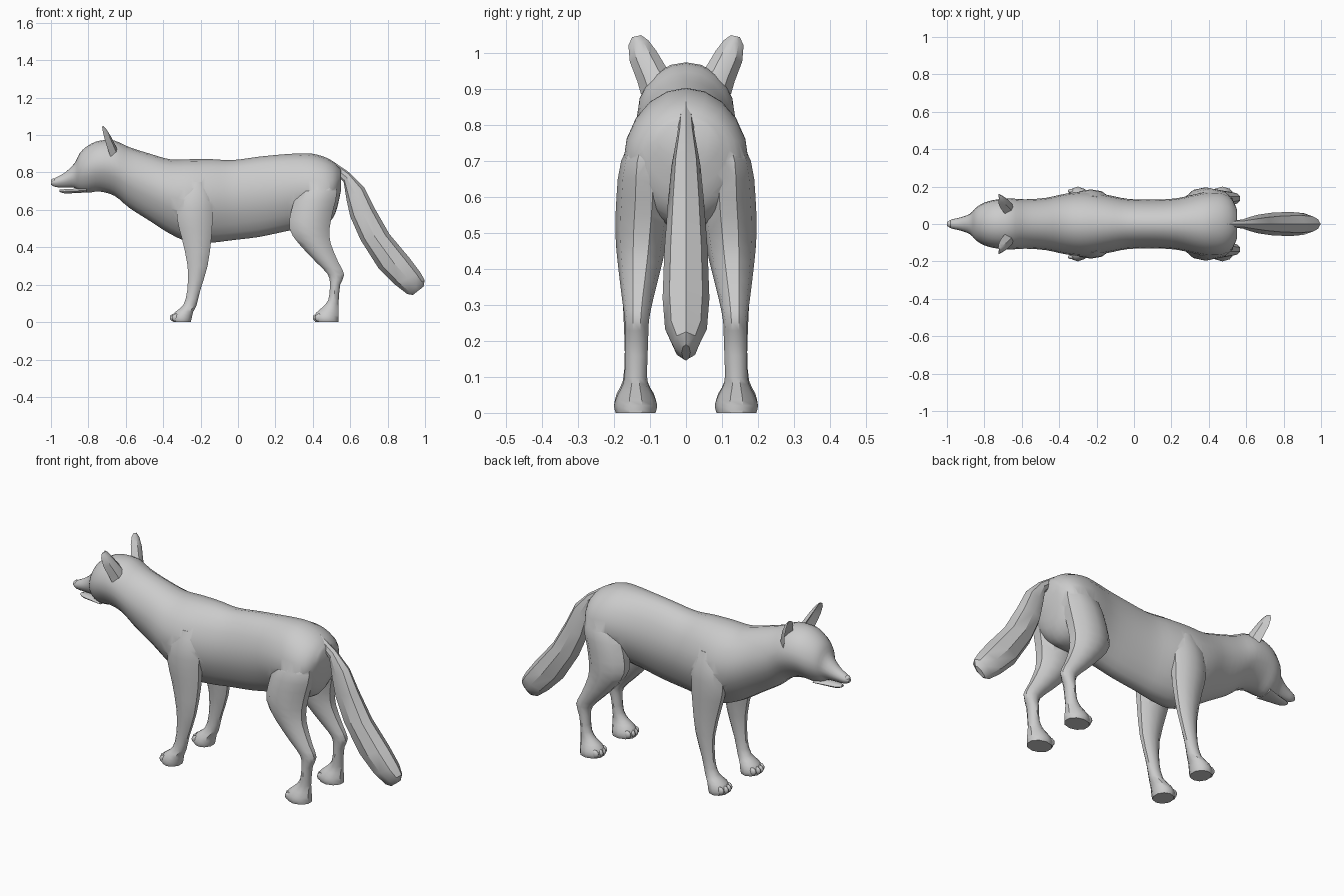
import bpy, bmesh, math

if "Cube" in bpy.data.objects:
    bpy.data.objects.remove(bpy.data.objects["Cube"])

fur = bpy.data.materials.new("grey_fur")
fur.diffuse_color = (0.6, 0.6, 0.6, 1)
fur.use_nodes = True
fur.node_tree.nodes["Principled BSDF"].inputs["Base Color"].default_value = fur.diffuse_color


def finish(name, bm, angle=40):
    bmesh.ops.recalc_face_normals(bm, faces=bm.faces)
    me = bpy.data.meshes.new(name)
    bm.to_mesh(me)
    bm.free()
    me.materials.append(fur)
    ob = bpy.data.objects.new(name, me)
    bpy.context.collection.objects.link(ob)
    shade(ob, angle)
    return ob


def shade(ob, angle):
    bpy.ops.object.select_all(action='DESELECT')
    bpy.context.view_layer.objects.active = ob
    ob.select_set(True)
    bpy.ops.object.shade_smooth_by_angle(angle=math.radians(angle))


def resample(rows, n):
    """Smooth curve through the cross-sections, n steps per span."""
    out = []
    for i in range(len(rows) - 1):
        p0, p1 = rows[max(i - 1, 0)], rows[i]
        p2, p3 = rows[i + 1], rows[min(i + 2, len(rows) - 1)]
        for k in range(n):
            t = k / n
            out.append([b + t * 0.5 * (c - a + t * (2*a - 5*b + 4*c - d + t * (3*(b - c) + d - a)))
                        for a, b, c, d in zip(p0, p1, p2, p3)])
    return out + [list(rows[-1])]


def skin(name, rings, angle=40):
    bm = bmesh.new()
    vs = [[bm.verts.new(p) for p in r] for r in rings]
    n = len(vs[0])
    for a, b in zip(vs, vs[1:]):
        for i in range(n):
            j = (i + 1) % n
            bm.faces.new((a[i], a[j], b[j], b[i]))
    bm.faces.new(vs[0])
    bm.faces.new(vs[-1][::-1])
    return finish(name, bm, angle)


def loft(name, rows, sides, steps=1, keel=0.0, angle=40):
    """Rows hold two opposite edge points (x, z), half width and y centre."""
    rings = []
    for ux, uz, lx, lz, w, yc in resample(rows, steps):
        ring = []
        for k in range(sides):
            a = math.tau * k / sides
            s, c = math.sin(a), math.cos(a)
            ring.append(((ux + lx) / 2 + (ux - lx) / 2 * s,
                         yc + w * c * (1 + keel * min(s, 0)),
                         (uz + lz) / 2 + (uz - lz) / 2 * s))
        rings.append(ring)
    return skin(name, rings, angle)


# Head, neck and torso: x, top, bottom, half width
torso = [
    (-1.0, .755, .735, .010), (-.975, .772, .722, .024), (-.925, .800, .720, .036),
    (-.875, .848, .718, .056), (-.845, .905, .700, .088), (-.80, .945, .692, .114),
    (-.74, .970, .698, .130), (-.66, .970, .675, .136), (-.58, .935, .610, .132),
    (-.47, .900, .540, .140), (-.36, .870, .470, .163), (-.25, .871, .425, .172),
    (-.14, .871, .425, .155), (-.03, .866, .438, .134), (.11, .884, .455, .130),
    (.23, .896, .480, .138), (.33, .902, .500, .160), (.40, .900, .505, .172),
    (.47, .880, .520, .170), (.52, .850, .580, .140), (.55, .815, .700, .080)]
body = loft("body", [(x, t, x, b, w, 0) for x, t, b, w in torso], 20, 3, keel=0.2)

# Legs: height, front x, back x, inner y, outer y
fore = [
    (.75, -.27, -.18, .11, .150), (.66, -.325, -.135, .08, .181), (.55, -.33, -.132, .08, .185),
    (.45, -.305, -.138, .085, .180), (.30, -.272, -.160, .105, .175), (.17, -.273, -.200, .113, .170),
    (.09, -.295, -.220, .108, .175), (.055, -.338, -.237, .09, .192), (.02, -.355, -.245, .08, .200),
    (0, -.350, -.250, .085, .195)]
hind = [
    (.80, .40, .500, .06, .130), (.70, .32, .535, .05, .180), (.60, .28, .515, .04, .193),
    (.50, .27, .495, .05, .196), (.42, .32, .500, .065, .190), (.32, .415, .540, .09, .178),
    (.255, .478, .570, .103, .170), (.20, .490, .548, .105, .170), (.12, .482, .540, .108, .170),
    (.08, .450, .540, .105, .175), (.05, .415, .540, .09, .190), (.02, .405, .540, .08, .200),
    (0, .410, .540, .085, .195)]
for rows in (fore, hind):
    for side in (-1, 1):
        leg = loft("leg", [(f, z, b, z, (o - i) / 2, side * (o + i) / 2)
                           for z, f, b, i, o in rows], 10, 2)
        # Blend the leg into the body
        mod = body.modifiers.new("join_leg", 'BOOLEAN')
        mod.operation, mod.solver, mod.object = 'UNION', 'EXACT', leg
        bpy.context.view_layer.objects.active = body
        bpy.ops.object.modifier_apply(modifier=mod.name)
        bpy.data.objects.remove(leg)
shade(body, 40)
body.name = "body_and_legs"

# Lower jaw below the mouth slit
jaw = [(-.955, .708, .697, .012), (-.93, .711, .688, .024), (-.87, .714, .689, .038),
       (-.81, .716, .693, .055)]
loft("lower_jaw", [(x, t, x, b, w, 0) for x, t, b, w in jaw], 10, 2)

# Nose pad
bm = bmesh.new()
bmesh.ops.create_icosphere(bm, subdivisions=2, radius=1)
for v in bm.verts:
    v.co = (-.985 + v.co.x * .015, v.co.y * .017, .755 + v.co.z * .014)
finish("nose", bm)

# Bushy tail with a ridge: upper edge point, lower edge point, half width
tail = [
    (.500, .865, .525, .790, .018, 0), (.595, .800, .565, .750, .024, 0),
    (.675, .720, .580, .655, .040, 0), (.730, .610, .600, .565, .050, 0),
    (.810, .470, .655, .440, .060, 0), (.915, .345, .750, .290, .065, 0),
    (.975, .265, .840, .200, .058, 0), (.998, .225, .905, .150, .036, 0),
    (.992, .190, .935, .145, .012, 0)]
loft("tail", tail, 8, 1, angle=35)

# Cupped ears: inner y, z, outer y, z, x, thickness
ear = [(.045, .945, .125, .885, -.662, .020), (.060, .968, .135, .920, -.675, .020),
       (.082, 1.005, .156, .975, -.695, .017), (.105, 1.035, .160, 1.020, -.712, .011),
       (.125, 1.049, .150, 1.043, -.722, .004)]
for side, label in ((-1, "near"), (1, "far")):
    rings = []
    for yi, zi, yo, zo, x, t in ear:
        ym, zm = (yi + yo) / 2, (zi + zo) / 2
        rings.append([(x - t, side * yi, zi), (x + t * .2, side * ym, zm),
                      (x - t, side * yo, zo), (x + t * .7, side * (ym + yo) / 2, (zm + zo) / 2),
                      (x + t, side * ym, zm), (x + t * .7, side * (ym + yi) / 2, (zm + zi) / 2)])
    skin("ear_" + label, rings, 35)

# Toes, four on each paw
bm = bmesh.new()
for front in (-.345, .420):
    for side in (-1, 1):
        for k in range(4):
            off = (k - 1.5) * .024
            made = bmesh.ops.create_icosphere(bm, subdivisions=2, radius=1)
            cx = front + abs(off) * .45 - .002
            for v in made["verts"]:
                v.co = (cx + v.co.x * .024, side * .14 + off + v.co.y * .0125,
                        .024 + v.co.z * .022)
finish("toes", bm)
